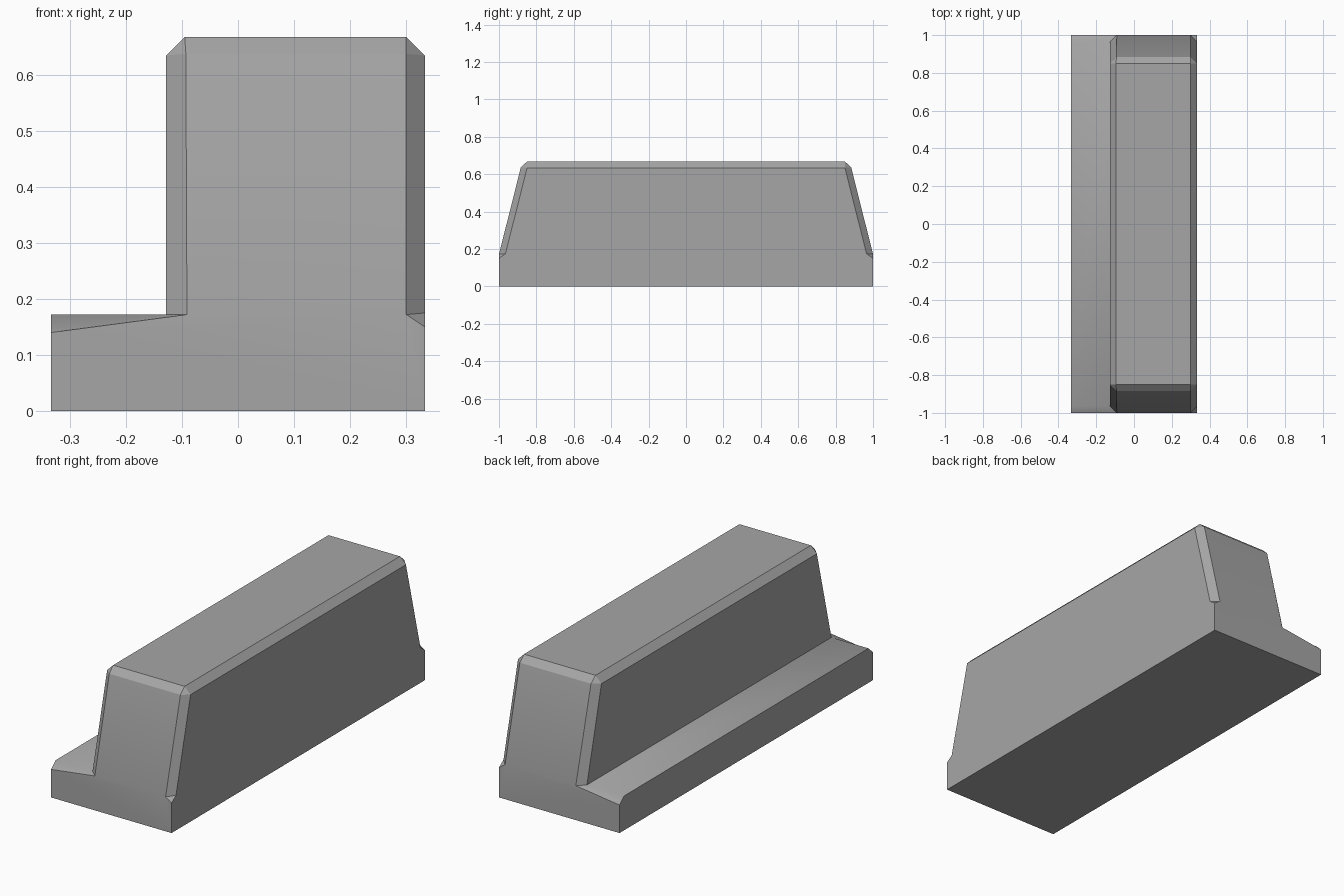
import bpy
import bmesh
import math

cube = bpy.data.objects.get("Cube")
if cube:
    bpy.data.objects.remove(cube, do_unlink=True)

# Plain grey material
grey = bpy.data.materials.new("plain_grey")
grey.use_nodes = True
colour = (0.38, 0.38, 0.38, 1.0)
grey.diffuse_color = colour
grey.node_tree.nodes["Principled BSDF"].inputs["Base Color"].default_value = colour

# Key widths and heights
HALF, WALL, BEVEL = 0.333, -0.128, 0.033
LEDGE, TOP = 0.172, 0.667
SHOULDER = TOP - BEVEL
RIM, CROWN = 0.965, 0.85          # distance of the inner corners from the middle
FACE_L, FACE_R = -0.091, HALF - BEVEL

# Corners of one end: x, distance from the middle, z
corners = {
    "foot_l": (-HALF, 1, 0), "foot_r": (HALF, 1, 0),
    "nick_r": (HALF, 1, 0.15), "face_r": (FACE_R, 1, LEDGE),
    "face_l": (FACE_L, 1, LEDGE), "nick_l": (-HALF, 1, 0.14),
    "side_r": (HALF, RIM, 0.175),
    "rim_l": (-HALF, RIM, LEDGE), "rim_in": (WALL, RIM, LEDGE),
    "brow_l": (-0.093, 0.883, SHOULDER + 0.003),
    "brow_r": (FACE_R, 0.883, SHOULDER + 0.003),
    "shoulder_r": (HALF, CROWN, SHOULDER),
    "shoulder_l": (WALL, CROWN, SHOULDER),
    "top_l": (WALL + BEVEL, CROWN, TOP), "top_r": (FACE_R, CROWN, TOP),
}

# Faces closing each end: lower end, sloped end and its bevels
end_faces = [
    "foot_l foot_r nick_r face_r face_l nick_l",
    "face_l face_r brow_r brow_l",
    "face_l brow_l shoulder_l rim_in",
    "face_r side_r shoulder_r brow_r",
    "nick_r side_r face_r",
    "brow_l brow_r top_r top_l",
    "brow_l top_l shoulder_l",
    "brow_r shoulder_r top_r",
    "nick_l face_l rim_in rim_l",
]
# Faces running the whole length, from end to end
long_faces = [
    "foot_l foot_r", "foot_r nick_r side_r shoulder_r", "foot_l nick_l rim_l",
    "rim_l rim_in", "rim_in shoulder_l", "shoulder_l top_l",
    "top_l top_r", "top_r shoulder_r",
]

bm = bmesh.new()
front, back = ({n: bm.verts.new((x, side * y, z)) for n, (x, y, z) in corners.items()}
               for side in (-1, 1))
for names in end_faces:
    for end in (front, back):
        bm.faces.new([end[n] for n in names.split()])
for names in long_faces:
    names = names.split()
    bm.faces.new([front[n] for n in names] + [back[n] for n in reversed(names)])
bmesh.ops.recalc_face_normals(bm, faces=bm.faces)

# Soft shading with sharp corners; the ledge rim stays soft
rims = [{end["rim_l"], end["rim_in"]} for end in (front, back)]
for face in bm.faces:
    face.smooth = True
for edge in bm.edges:
    edge.smooth = edge.calc_face_angle() < math.radians(25) or set(edge.verts) in rims

mesh = bpy.data.meshes.new("stepped_block")
bm.to_mesh(mesh)
bm.free()
mesh.materials.append(grey)
block = bpy.data.objects.new("stepped_block", mesh)
bpy.context.collection.objects.link(block)
